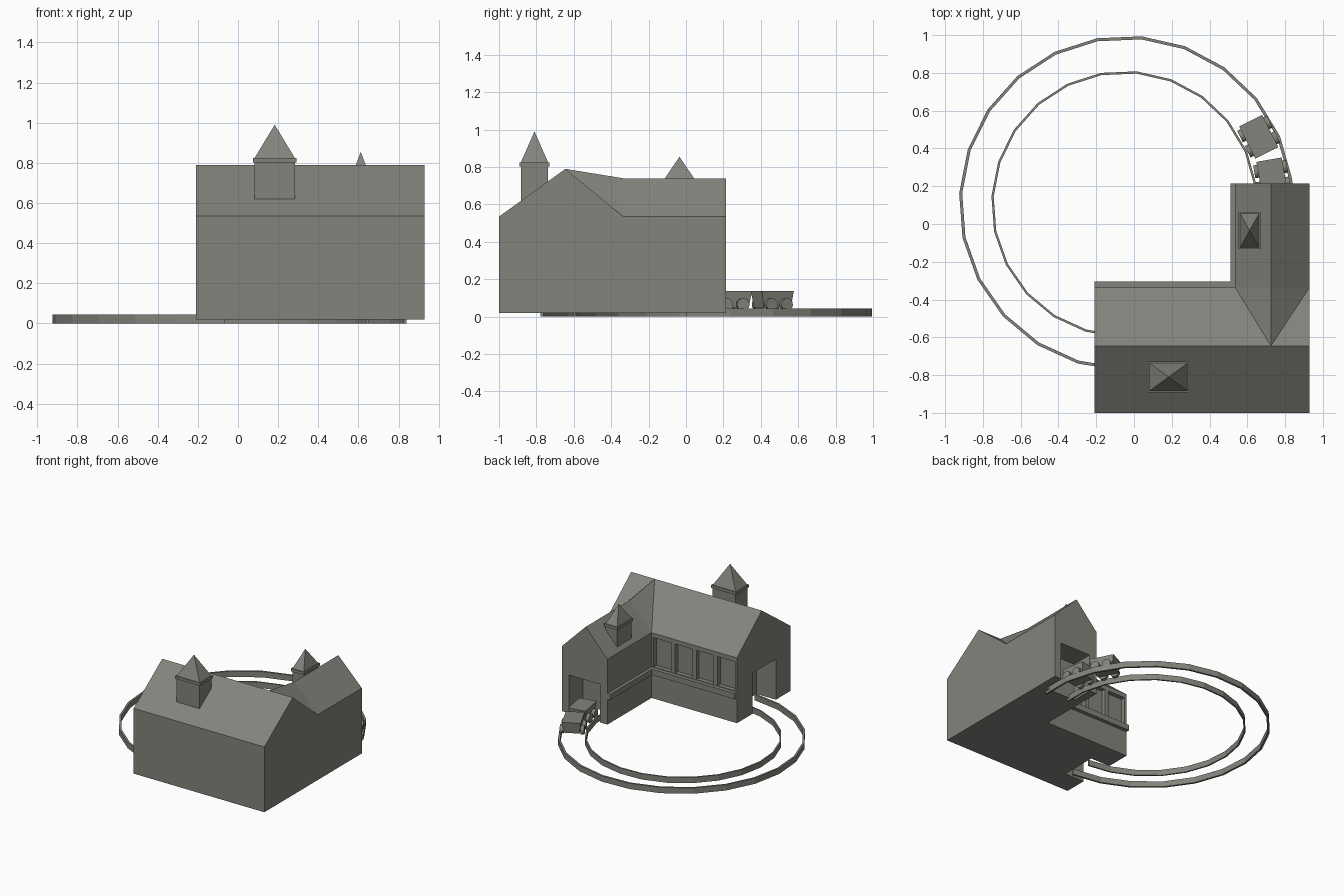
import bpy, bmesh
from math import radians, cos, sin, pi
from mathutils import Matrix, Vector

if "Cube" in bpy.data.objects:
    bpy.data.objects.remove(bpy.data.objects["Cube"])

grey = bpy.data.materials.new("stone grey")
grey.use_nodes = True
colour = (0.23, 0.23, 0.205, 1)
grey.diffuse_color = colour
grey.node_tree.nodes["Principled BSDF"].inputs["Base Color"].default_value = colour


def finish(name, bm):
    bmesh.ops.recalc_face_normals(bm, faces=bm.faces)
    mesh = bpy.data.meshes.new(name)
    bm.to_mesh(mesh)
    bm.free()
    mesh.materials.append(grey)
    obj = bpy.data.objects.new(name, mesh)
    bpy.context.collection.objects.link(obj)
    return obj


def add_box(bm, x, y, z):
    size = Matrix.Diagonal((x[1] - x[0], y[1] - y[0], z[1] - z[0], 1))
    mid = Vector((sum(x) / 2, sum(y) / 2, sum(z) / 2))
    bmesh.ops.create_cube(bm, size=1, matrix=Matrix.Translation(mid) @ size)


# L-shaped hall: walls below the eaves, with two ridges meeting
EAVE, BASE = 0.535, 0.02
west, east, south, north, inner_x, inner_y = -0.21, 0.93, -1, 0.215, 0.535, -0.335
ridge_y, ridge_x = -0.645, 0.725
plan = {"a": (west, south), "b": (east, south), "c": (east, north),
        "d": (inner_x, north), "e": (inner_x, inner_y), "f": (west, inner_y)}
points = {k: (*p, BASE) for k, p in plan.items()}
points.update({k.upper(): (*p, EAVE) for k, p in plan.items()})
points.update({"V": (east, inner_y, EAVE), "R": (west, ridge_y, 0.79),
               "S": (east, ridge_y, 0.79), "P": (ridge_x, ridge_y, 0.79),
               "Q": (ridge_x, inner_y, 0.74), "N": (ridge_x, north, 0.74)})
bm = bmesh.new()
verts = {k: bm.verts.new(p) for k, p in points.items()}
for face in ("fedcba", "abBA", "bcCVSB", "cdDNC", "deED", "efFE", "faARF",
             "ABSPR", "RPEF", "PSV", "PVQ", "PQE", "QVCN", "QNDE"):
    bm.faces.new([verts[k] for k in face])
hall = finish("hall", bm)

# Doorways and the row of window recesses
bm = bmesh.new()
add_box(bm, (west - 0.1, -0.04), (-0.82, -0.53), (-0.1, 0.34))
add_box(bm, (0.6, 0.87), (0.04, north + 0.1), (-0.1, 0.32))
bay = (inner_x - west) / 4
for i in range(4):
    x0 = west + i * bay
    add_box(bm, (x0 + 0.018, x0 + bay - 0.018), (inner_y - 0.035, inner_y + 0.1), (0.27, 0.5))
cutter = finish("opening_cutter", bm)
cutter.hide_render = True
cut = hall.modifiers.new("openings", "BOOLEAN")
cut.operation, cut.solver, cut.object = "DIFFERENCE", "EXACT", cutter
bpy.context.view_layer.update()
graph = bpy.context.evaluated_depsgraph_get()
carved = bpy.data.meshes.new_from_object(hall.evaluated_get(graph))
hall.modifiers.clear()
hall.data = carved
bpy.data.objects.remove(cutter)

# Ledges along the courtyard walls
bm = bmesh.new()
add_box(bm, (west, inner_x), (inner_y - 0.01, inner_y + 0.03), (0.22, 0.265))
finish("long_ledge", bm)
bm = bmesh.new()
add_box(bm, (inner_x - 0.025, inner_x + 0.01), (inner_y + 0.03, north), (0.22, 0.265))
finish("short_ledge", bm)


# Roof turrets: shaft, cap slab and pyramid
def turret(name, x, y, half_x, half_y, bottom, cap, tip):
    bm = bmesh.new()
    add_box(bm, (x - half_x, x + half_x), (y - half_y, y + half_y), (bottom, cap))
    g = 0.008
    add_box(bm, (x - half_x - g, x + half_x + g), (y - half_y - g, y + half_y + g), (cap, cap + 0.022))
    roof = Matrix.Translation((x, y, (cap + 0.022 + tip) / 2)) @ Matrix.Diagonal((half_x, half_y, 1, 1))
    bmesh.ops.create_cone(bm, cap_ends=True, segments=4, radius1=2 ** 0.5, radius2=0,
                          depth=tip - cap - 0.022, matrix=roof @ Matrix.Rotation(pi / 4, 4, "Z"))
    finish(name, bm)


turret("front_turret", 0.183, -0.81, 0.1, 0.073, 0.55, 0.803, 0.99)
turret("rear_turret", 0.612, -0.035, 0.05, 0.09, 0.52, 0.7, 0.855)


# Curved rails swept as flat-sided ribbons
def rail(name, cx, cy, r_out, r_in):
    bm = bmesh.new()
    previous = None
    for i in range(19):
        t = radians(-7 + 15.3 * i)
        ring = [bm.verts.new((cx + r * cos(t), cy + r * sin(t), z))
                for r, z in ((r_out, 0), (r_out, 0.045), (r_in, 0.045), (r_in, 0))]
        if previous:
            for j in range(4):
                k = (j + 1) % 4
                bm.faces.new((previous[j], previous[k], ring[k], ring[j]))
        if i in (0, 18):
            bm.faces.new(ring)
        previous = ring
    finish(name, bm)


rail("outer_rail", -0.04, 0.11, 0.887, 0.871)
rail("inner_rail", -0.05, 0.105, 0.706, 0.694)


# Tapered carts following the curve, with four wheels each
def cart(name, angle):
    t = radians(angle)
    place = Matrix.Translation((-0.045 + 0.788 * cos(t), 0.11 + 0.788 * sin(t), 0)) @ Matrix.Rotation(t, 4, "Z")
    bm = bmesh.new()
    add_box(bm, (-0.068, 0.068), (-0.095, 0.095), (0.05, 0.138))
    for v in bm.verts:
        if v.co.z < 0.1:
            v.co.x *= 0.85
            v.co.y *= 0.85
    bmesh.ops.transform(bm, matrix=place, verts=bm.verts)
    finish(name + "_body", bm)
    bm = bmesh.new()
    for sx in (-1, 1):
        for sy in (-1, 1):
            spot = Matrix.Translation((sx * 0.075, sy * 0.045, 0.065))
            bmesh.ops.create_cone(bm, cap_ends=True, segments=14, radius1=0.034, radius2=0.034,
                                  depth=0.026, matrix=place @ spot @ Matrix.Rotation(pi / 2, 4, "Y"))
    finish(name + "_wheels", bm)


cart("rear_cart", 26.5)
cart("front_cart", 10)
